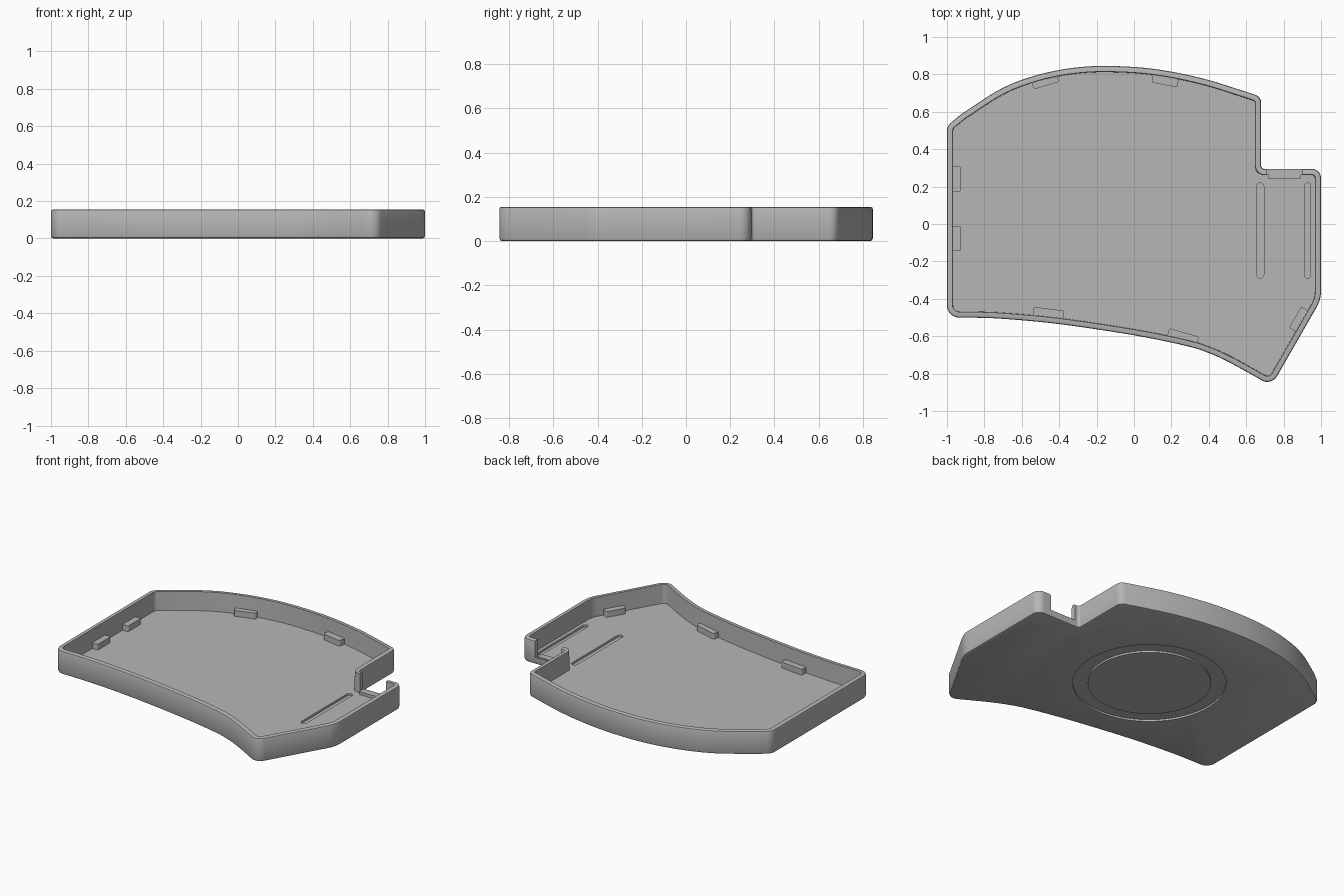
import bpy, bmesh, math
from mathutils import Vector

old = bpy.data.objects.get("Cube")
if old:
    bpy.data.objects.remove(old, do_unlink=True)

grey = bpy.data.materials.new("plain_grey")
grey.use_nodes = True
GREY = (0.47, 0.47, 0.47, 1)
grey.diffuse_color = GREY
grey.node_tree.nodes["Principled BSDF"].inputs["Base Color"].default_value = GREY


def spline(ctrl, steps=6):
    """Smooth curve through the control points."""
    p = [Vector(c) for c in ctrl]
    p = [2 * p[0] - p[1]] + p + [2 * p[-1] - p[-2]]
    out = []
    for a, b, c, d in zip(p, p[1:], p[2:], p[3:]):
        for i in range(steps):
            t = i / steps
            out.append(0.5 * (2 * b + (c - a) * t + (2 * a - 5 * b + 4 * c - d) * t ** 2
                              + (3 * b - a - 3 * c + d) * t ** 3))
    return out + [p[-2]]


def fillet(corners, steps=8):
    """Round each (point, radius) corner of a closed outline."""
    out = []
    n = len(corners)
    for i, (p, r) in enumerate(corners):
        if not r:
            out.append(p)
            continue
        u = (corners[i - 1][0] - p).normalized()
        v = (corners[(i + 1) % n][0] - p).normalized()
        half = u.angle(v) / 2
        centre = p + (u + v).normalized() * (r / math.sin(half))
        a = p + u * (r / math.tan(half)) - centre
        b = p + v * (r / math.tan(half)) - centre
        sweep = a.angle(b)
        for k in range(steps + 1):
            t = k / steps
            q = (a * math.sin((1 - t) * sweep) + b * math.sin(t * sweep)) / math.sin(sweep)
            out.append(centre + q)
    return out


def inset(loop, d):
    """Move a clockwise outline inward by d."""
    out = []
    for i, p in enumerate(loop):
        e = (p - loop[i - 1]).normalized()
        f = (loop[(i + 1) % len(loop)] - p).normalized()
        n1, n2 = Vector((e.y, -e.x)), Vector((f.y, -f.x))
        out.append(p + (n1 + n2) * (d / (1 + n1.dot(n2))))
    return out


def loft(name, layers, ring=False):
    """Skin stacked (outline, height) layers; cap them or close into a ring."""
    bm = bmesh.new()
    rows = [[bm.verts.new((p.x, p.y, z)) for p in loop] for loop, z in layers]
    pairs = list(zip(rows, rows[1:]))
    if ring:
        pairs.append((rows[-1], rows[0]))
    else:
        bm.faces.new(rows[0])
        bm.faces.new(rows[-1])
    for a, b in pairs:
        for i in range(len(a)):
            bm.faces.new((a[i - 1], a[i], b[i], b[i - 1]))
    bmesh.ops.recalc_face_normals(bm, faces=bm.faces)
    mesh = bpy.data.meshes.new(name)
    bm.to_mesh(mesh)
    bm.free()
    mesh.materials.append(grey)
    ob = bpy.data.objects.new(name, mesh)
    bpy.context.collection.objects.link(ob)
    return ob


def block(name, centre, size, z0, z1, angle=0, r=0.01):
    """Upright block with rounded corners, turned about z."""
    c, s = math.cos(math.radians(angle)), math.sin(math.radians(angle))
    corners = []
    for sx, sy in ((-1, -1), (-1, 1), (1, 1), (1, -1)):
        x, y = sx * size[0] / 2, sy * size[1] / 2
        corners.append((Vector((centre[0] + c * x - s * y, centre[1] + s * x + c * y)), r))
    loop = fillet(corners, 5)
    return loft(name, [(loop, z0), (loop, z1)])


def circle(r, centre=(-0.07, 0.06), n=96):
    return [Vector((centre[0] + r * math.cos(math.tau * i / n),
                    centre[1] + r * math.sin(math.tau * i / n))) for i in range(n)]


def smooth(ob):
    bpy.ops.object.select_all(action='DESELECT')
    ob.select_set(True)
    bpy.context.view_layer.objects.active = ob
    bpy.ops.object.shade_smooth_by_angle(angle=math.radians(30))


# Tray outline: bowed back, notched corner, pointed hollow front
back = spline([(-0.92, 0.59), (-0.72, 0.718), (-0.55, 0.787), (-0.36, 0.83), (-0.16, 0.845),
               (0.1, 0.83), (0.36, 0.78), (0.6, 0.707)])
front = spline([(0.62, -0.8), (0.5, -0.735), (0.4, -0.69), (0.28, -0.652), (0, -0.595),
                (-0.4, -0.535), (-0.7, -0.507), (-0.88, -0.5)])
corners = [(Vector((-1, 0.525)), 0.06)]
corners += [(p, 0) for p in back]
corners += [(Vector(p), r) for p, r in (((0.68, 0.68), 0.045), ((0.68, 0.295), 0.015),
                                        ((1, 0.295), 0.05), ((1, -0.404), 0.18),
                                        ((0.735, -0.866), 0.06))]
corners += [(p, 0) for p in front]
corners += [(Vector((-1, -0.5)), 0.065)]
outline = fillet(corners)

# Shell: eased bottom edge, wall, eased rim, inner wall and floor
FLOOR, TOP = 0.03, 0.155
tray = loft("tray", [(inset(outline, d), z) for d, z in (
    (0.014, 0), (0.004, 0.004), (0, 0.014), (0, TOP - 0.012), (0.003, TOP - 0.003),
    (0.011, TOP), (0.03, TOP), (0.033, FLOOR))])

# Cut the base ring groove, the two floor slots and the wall opening
cutters = [
    loft("ring_cutter", [(circle(0.46), -0.02), (circle(0.46), 0.012),
                         (circle(0.37), 0.012), (circle(0.37), -0.02)], ring=True),
    block("slot_cutter", (0.675, -0.035), (0.038, 0.51), 0.016, 0.08, r=0.0185),
    block("slot_cutter", (0.928, -0.035), (0.034, 0.51), 0.016, 0.08, r=0.0165),
    block("opening_cutter", (0.805, 0.285), (0.19, 0.1), 0.045, 0.3, r=0.005),
]
for cutter in cutters:
    mod = tray.modifiers.new("cut", 'BOOLEAN')
    mod.operation = 'DIFFERENCE'
    mod.solver = 'EXACT'
    mod.object = cutter
    bpy.context.view_layer.objects.active = tray
    bpy.ops.object.modifier_apply(modifier=mod.name)
    bpy.data.objects.remove(cutter, do_unlink=True)
smooth(tray)

# Retaining tabs along the inner wall
tabs = {
    "left_rear": ((-0.95, 0.24), 0.135, 90), "left_front": ((-0.95, -0.077), 0.135, 90),
    "back_outer": ((-0.475, 0.763), 0.14, 17), "back_inner": ((0.167, 0.767), 0.14, -11),
    "front_outer": ((-0.457, -0.477), 0.165, -7), "front_inner": ((0.262, -0.603), 0.165, -16),
    "corner": ((0.882, -0.51), 0.13, 60),
}
for name, (centre, length, angle) in tabs.items():
    smooth(block("tab_" + name, centre, (length, 0.048), FLOOR - 0.005, 0.068, angle))

# Low sill just inside the opening
smooth(block("opening_sill", (0.805, 0.262), (0.17, 0.045), FLOOR - 0.005, 0.05, r=0.003))
